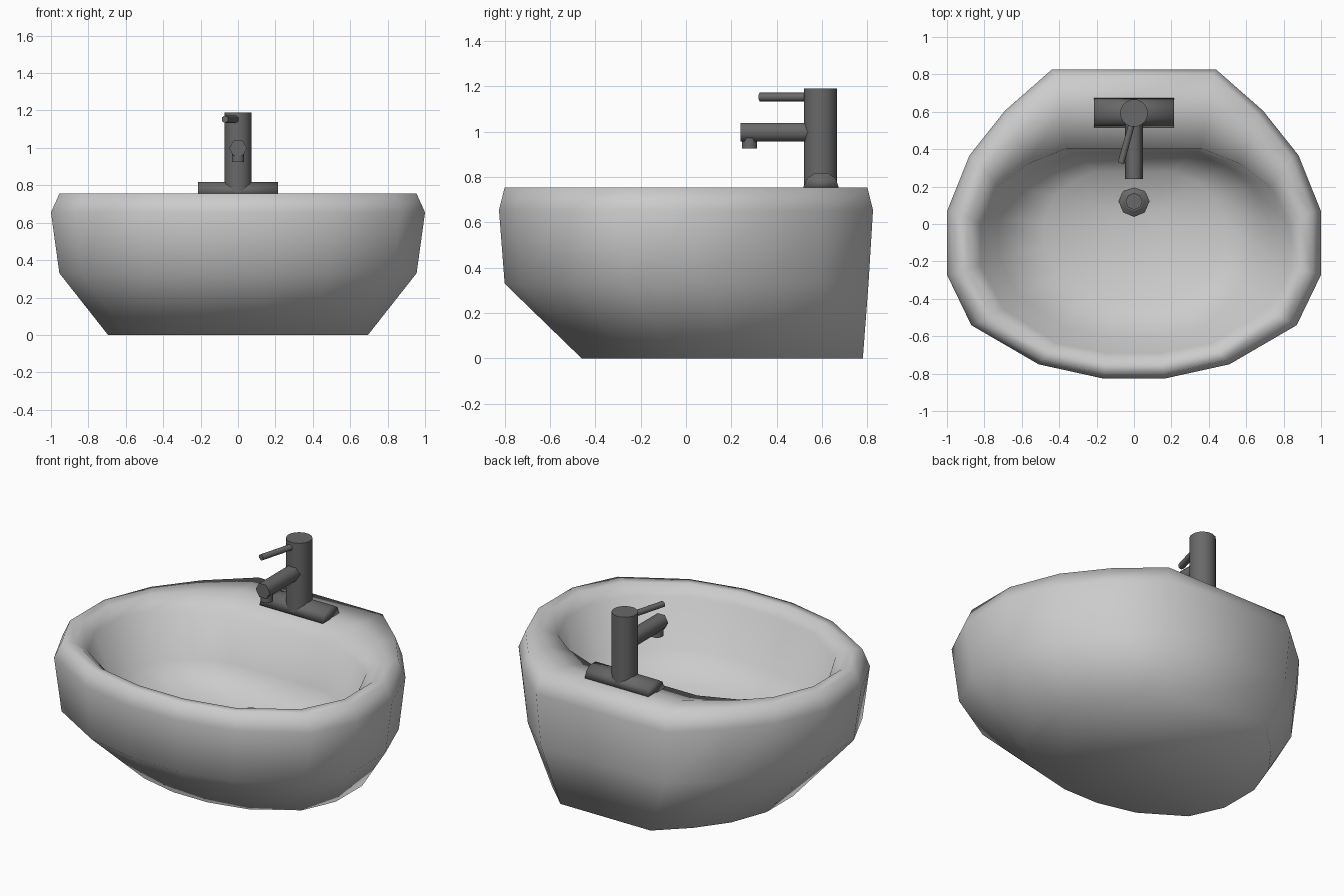
import bpy, math
from mathutils import Vector

if "Cube" in bpy.data.objects:
    bpy.data.objects.remove(bpy.data.objects["Cube"])

chrome = bpy.data.materials.new("dark_grey_metal")
chrome.diffuse_color = (0.14, 0.14, 0.14, 1)
chrome.use_nodes = True
chrome.node_tree.nodes["Principled BSDF"].inputs["Base Color"].default_value = chrome.diffuse_color


def make_object(name, verts, faces, mat=None):
    me = bpy.data.meshes.new(name)
    me.from_pydata(verts, [], faces)
    ob = bpy.data.objects.new(name, me)
    bpy.context.collection.objects.link(ob)
    if mat:
        me.materials.append(mat)
    return ob


def loft(name, rings, mat=None, angle=None):
    """Skin a list of equal-length closed rings and cap both ends."""
    n = len(rings[0])
    verts = [p for r in rings for p in r]
    faces = [(k * n + i, k * n + (i + 1) % n, (k + 1) * n + (i + 1) % n, (k + 1) * n + i)
             for k in range(len(rings) - 1) for i in range(n)]
    faces += [tuple(reversed(range(n))), tuple(range(len(verts) - n, len(verts)))]
    ob = make_object(name, verts, faces, mat)
    bpy.ops.object.select_all(action='DESELECT')
    ob.select_set(True)
    bpy.context.view_layer.objects.active = ob
    if angle is None:
        bpy.ops.object.shade_smooth()
    else:
        bpy.ops.object.shade_smooth_by_angle(angle=math.radians(angle))
    return ob


def tube(name, profile, start, end, sides, angle=40, turn=0.5):
    """Turned part; profile holds (fraction along axis, radius)."""
    a, b = Vector(start), Vector(end)
    q = (b - a).to_track_quat('Z', 'Y')
    rings = []
    for t, r in profile:
        rings.append([a.lerp(b, t) + q @ Vector((r * math.cos(w), r * math.sin(w), 0))
                      for w in [2 * math.pi * (i + turn) / sides for i in range(sides)]])
    return loft(name, rings, chrome, angle)


def mirror(half):
    return half + [(-x, y) for x, y in reversed(half)]


# Outlines, right half from front to back
outer = mirror([(.17, -.825), (.51, -.75), (.87, -.54), (1, -.27),
                (1, .07), (.88, .37), (.69, .61), (.44, .83)])
inner = mirror([(.14, -.69), (.42, -.635), (.70, -.45), (.82, -.22),
                (.82, .0), (.73, .20), (.57, .32), (.36, .405)])


def ring(outline, sx, y0, y1, z):
    ys = [p[1] for p in outline]
    lo, hi = min(ys), max(ys)
    return [Vector((x * sx, y0 + (y - lo) / (hi - lo) * (y1 - y0), z)) for x, y in outline]


# Basin: outside wall, rounded rim, lip, bowl
top = ring(outer, .955, -.80, .80, .755)
lip = ring(inner, 1, -.69, .405, .70)
rim = [Vector((*a.lerp(b, .5).xy, .755)) for a, b in zip(top, lip)]
loft("basin", [
    ring(outer, .695, -.46, .78, 0),
    ring(outer, .955, -.80, .805, .33),
    ring(outer, 1, -.825, .825, .655),
    top, rim, lip,
    ring(inner, .88, -.60, .38, .42),
    ring(inner, .58, -.42, .28, .30),
    ring(inner, .12, -.10, .06, .26),
])

# Drain
tube("drain_ring", [(0, .082), (.7, .082), (1, .05)], (0, .12, .23), (0, .12, .30), 8, 30, 0)
tube("drain_plug", [(0, .045), (1, .045)], (0, .12, .25), (0, .12, .31), 8, 30, 0)

# Tap foot: low arched bar
arch = [(.515, .75), (.535, .795), (.57, .818), (.625, .818), (.66, .795), (.675, .75)]
loft("tap_foot", [[Vector((x, y, z)) for y, z in reversed(arch)] for x in (-.215, .215)], chrome)

# Tap body, spout, outlet and lever
tube("tap_body", [(0, .074), (1, .074)], (0, .593, .755), (0, .593, 1.19), 16)
tube("tap_spout", [(0, .048), (1, .048)], (0, .57, .998), (0, .24, .998), 6, 61, 0)
tube("spout_outlet", [(0, .036), (1, .036)], (0, .28, .98), (0, .28, .925), 8, 50)
tube("tap_lever", [(0, .02), (1, .02)], (-.005, .56, 1.153), (-.07, .325, 1.153), 6, 61)
